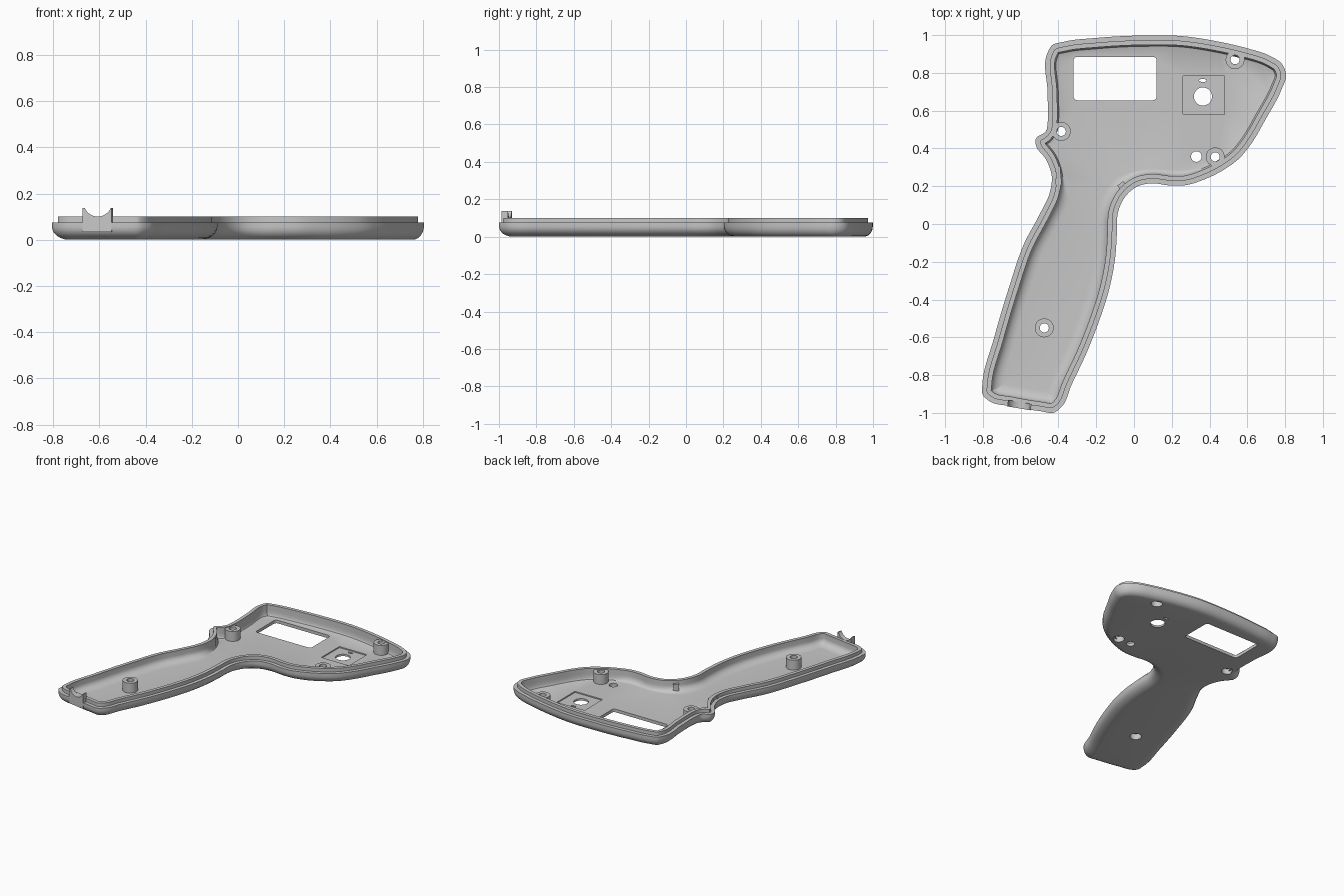
import bpy, bmesh, math
from mathutils import Vector, Matrix, kdtree

cube = bpy.data.objects.get("Cube")
if cube:
    bpy.data.objects.remove(cube, do_unlink=True)

grey = bpy.data.materials.new("matte_grey")
grey.use_nodes = True
TONE = (0.57, 0.57, 0.57, 1)
grey.diffuse_color = TONE
grey.node_tree.nodes["Principled BSDF"].inputs["Base Color"].default_value = TONE

# Handle and head outline, clockwise from the top left corner
OUTLINE = [(-.46, .9), (-.435, .945), (-.37, .965), (-.2, .985), (.05, .998), (.25, .995),
           (.45, .965), (.6, .93), (.72, .89), (.785, .845), (.805, .79), (.78, .71),
           (.7, .56), (.61, .41), (.56, .35), (.48, .29), (.37, .235), (.27, .205),
           (.18, .205), (.1, .215), (.02, .2), (-.05, .14), (-.085, .06), (-.09, -.04),
           (-.1, -.18), (-.13, -.34), (-.18, -.5), (-.25, -.68), (-.33, -.85),
           (-.385, -.97), (-.42, -.997), (-.5, -.99), (-.65, -.965), (-.77, -.935),
           (-.803, -.9), (-.803, -.85), (-.74, -.6), (-.66, -.33), (-.58, -.1),
           (-.5, .05), (-.445, .17), (-.435, .25), (-.465, .34), (-.52, .42),
           (-.52, .45), (-.463, .495), (-.458, .53), (-.458, .7)]


def smooth_loop(points, step=0.015):
    """Closed curve through the points, sampled evenly."""
    pts = [Vector(p) for p in points]
    n = len(pts)
    gap = [(pts[(i + 1) % n] - pts[i]).length for i in range(n)]
    vel = []
    for i in range(n):
        a, b = gap[i - 1], gap[i]
        vel.append(((pts[(i + 1) % n] - pts[i]) * (a / b)
                    + (pts[i] - pts[i - 1]) * (b / a)) / (a + b))
    out = []
    for i in range(n):
        j, h = (i + 1) % n, gap[i]
        count = max(2, math.ceil(h / step))
        for k in range(count):
            t = k / count
            s = t * t * (3 - 2 * t)
            out.append(pts[i] * (1 - s) + pts[j] * s
                       + vel[i] * h * t * (1 - t) ** 2 - vel[j] * h * t * t * (1 - t))
    return out


LOOP = smooth_loop(OUTLINE)
TREE = kdtree.KDTree(len(LOOP))
for i, p in enumerate(LOOP):
    TREE.insert(p.to_3d(), i)
TREE.balance()


def inset_loop(head, grip):
    """Move the outline inward, trimming the overlaps at tight corners."""
    if head + grip < 1e-6:
        return LOOP
    n = len(LOOP)
    moved, valid = [], []
    for i, p in enumerate(LOOP):
        w = min(1, max(0, (0.24 - p.y) / 0.08))
        d = head + (grip - head) * w
        t = (LOOP[(i + 1) % n] - LOOP[i - 1]).normalized()
        q = p + Vector((t.y, -t.x)) * d
        moved.append(q)
        valid.append(TREE.find(q.to_3d())[2] >= d * 0.985 - 1e-6)
    result = []
    for i in range(n):
        if valid[i]:
            result.append(moved[i])
            continue
        a = next(k for k in range(1, n) if valid[i - k])
        b = next(k for k in range(1, n) if valid[(i + k) % n])
        result.append(moved[i - a].lerp(moved[(i + b) % n], a / (a + b)))
    for _ in range(2):
        result = [(result[i - 1] + result[i] * 2 + result[(i + 1) % n]) / 4 for i in range(n)]
    return result


def ellipse(x, y, rx, ry):
    return [(x + rx * math.cos(math.tau * i / 32), y + ry * math.sin(math.tau * i / 32))
            for i in range(32)]


def round_rect(x, y, w, h, r):
    pts = []
    for q, (sx, sy) in enumerate([(1, 1), (-1, 1), (-1, -1), (1, -1)]):
        for k in range(6):
            a = (q + k / 5) * math.pi / 2
            pts.append((x + sx * (w / 2 - r) + r * math.cos(a),
                        y + sy * (h / 2 - r) + r * math.sin(a)))
    return pts


def add_ring(bm, points, z):
    return [bm.verts.new((p[0], p[1], z)) for p in points]


def bridge(bm, low, high):
    for i in range(len(low)):
        bm.faces.new((low[i - 1], low[i], high[i], high[i - 1]))


def fill(bm, rings):
    """Flat face bounded by the first ring, with the others as holes."""
    edges = [bm.edges.get((r[i - 1], r[i])) for r in rings for i in range(len(r))]
    bmesh.ops.triangle_fill(bm, edges=edges, use_beauty=True, normal=(0, 0, 1))


def finish(bm, name):
    bmesh.ops.recalc_face_normals(bm, faces=bm.faces)
    mesh = bpy.data.meshes.new(name)
    bm.to_mesh(mesh)
    bm.free()
    mesh.materials.append(grey)
    obj = bpy.data.objects.new(name, mesh)
    bpy.context.collection.objects.link(obj)
    return obj


def select(obj):
    bpy.ops.object.select_all(action='DESELECT')
    obj.select_set(True)
    bpy.context.view_layer.objects.active = obj


def add_box(bm, center, size, turn=0.0):
    place = (Matrix.Translation(center) @ Matrix.Rotation(turn, 4, 'Z')
             @ Matrix.Diagonal((*size, 1)))
    bmesh.ops.create_cube(bm, size=1, matrix=place)


# Shell walls: rounded outside, stepped lip, hollow inside
FLOOR, SEAT = .022, .014
BOSSES = [(.535, .87), (.43, .355), (-.385, .49), (-.475, -.55)]
quarter = [k / 6 * math.pi / 2 for k in range(7)]
sections = [(.05 * (1 - math.sin(a)), .075 * (1 - math.sin(a)), .055 * (1 - math.cos(a)))
            for a in quarter]
sections += [(0, 0, .075), (.025, .025, .075), (.025, .025, .1), (.05, .05, .1)]
sections += [(.05 + .01 * (1 - math.cos(a)), .05 + .06 * (1 - math.cos(a)),
              .065 - (.065 - FLOOR) * math.sin(a)) for a in quarter]
bm = bmesh.new()
rows = [add_ring(bm, inset_loop(h, g), z) for h, g, z in sections]
for low, high in zip(rows, rows[1:]):
    bridge(bm, low, high)


def opening(points, top):
    low, high = add_ring(bm, points, 0), add_ring(bm, points, top)
    bridge(bm, low, high)
    return low, high


# Screen window, small hole and screw recesses go through the floor
floor_holes = [opening(round_rect(-.1, .77, .44, .23, .02), FLOOR),
               opening(ellipse(.33, .357, .028, .028), FLOOR)]
floor_holes += [opening(ellipse(x, y, .038, .038), FLOOR) for x, y in BOSSES]

# Button hole and indicator slot open into a shallow square seat
seat_holes = [opening(ellipse(.365, .675, .048, .048), SEAT),
              opening(ellipse(.365, .76, .02, .008), SEAT)]
seat_shape = round_rect(.37, .682, .22, .205, .004)
seat_low, seat_high = add_ring(bm, seat_shape, SEAT), add_ring(bm, seat_shape, FLOOR)
bridge(bm, seat_low, seat_high)

fill(bm, [rows[0]] + [low for low, high in floor_holes + seat_holes])
fill(bm, [rows[-1], seat_high] + [high for low, high in floor_holes])
fill(bm, [seat_low] + [high for low, high in seat_holes])
parts = [finish(bm, "shell")]

# Screw bosses: tubes with a wide recess underneath
for name, (x, y) in zip(("front", "lower", "rear", "handle"), BOSSES):
    bm = bmesh.new()
    profile = [(.038, .008), (.05, .008), (.05, .093), (.024, .093), (.024, .04), (.038, .04)]
    tube = [add_ring(bm, ellipse(x, y, r, r), z) for r, z in profile]
    for k in range(len(tube)):
        bridge(bm, tube[k - 1], tube[k])
    parts.append(finish(bm, name + "_screw_boss"))

# Cable cradle on the end of the handle
bm = bmesh.new()
add_box(bm, (-.607, -.959, .085), (.127, .034, .105), -.17)
cradle = finish(bm, "cable_cradle")
bm = bmesh.new()
bmesh.ops.create_cone(bm, cap_ends=True, segments=40, radius1=.061, radius2=.061, depth=.3,
                      matrix=Matrix.Translation((-.607, -.959, .161))
                      @ Matrix.Rotation(math.pi / 2, 4, 'X'))
cutter = finish(bm, "cradle_cutter")
mod = cradle.modifiers.new("saddle", 'BOOLEAN')
mod.operation, mod.solver, mod.object = 'DIFFERENCE', 'EXACT', cutter
select(cradle)
bpy.ops.object.modifier_apply(modifier=mod.name)
bpy.data.objects.remove(cutter, do_unlink=True)
parts.append(cradle)

# Locating tabs inside the wall
bm = bmesh.new()
add_box(bm, (-.4, .225, .06), (.03, .03, .075))
add_box(bm, (-.403, .29, .06), (.03, .03, .075))
add_box(bm, (-.065, .205, .05), (.04, .025, .06), .6)
parts.append(finish(bm, "locating_tabs"))

for obj in parts:
    select(obj)
    bpy.ops.object.shade_smooth_by_angle(angle=math.radians(30))
